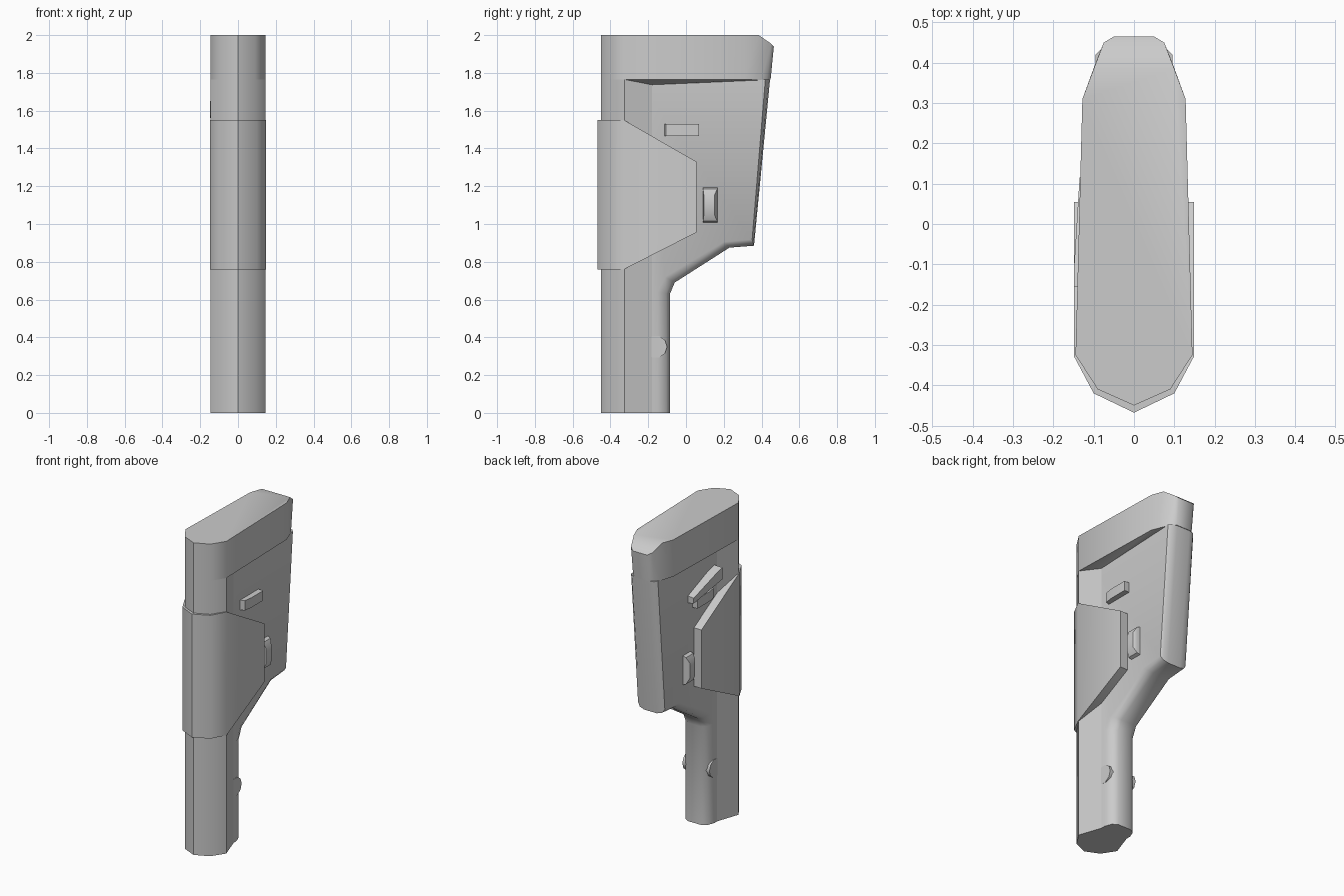
import bpy, bmesh, math

if "Cube" in bpy.data.objects:
    bpy.data.objects.remove(bpy.data.objects["Cube"])


def finish(name, bm, angle=40):
    bmesh.ops.recalc_face_normals(bm, faces=bm.faces)
    me = bpy.data.meshes.new(name)
    bm.to_mesh(me)
    bm.free()
    ob = bpy.data.objects.new(name, me)
    bpy.context.collection.objects.link(ob)
    bpy.ops.object.select_all(action='DESELECT')
    ob.select_set(True)
    bpy.context.view_layer.objects.active = ob
    bpy.ops.object.shade_smooth_by_angle(angle=math.radians(angle))
    return ob


def hull(name, points, angle=40):
    """Convex solid around a few points, flat areas merged."""
    bm = bmesh.new()
    for p in points:
        bm.verts.new(p)
    res = bmesh.ops.convex_hull(bm, input=bm.verts)
    junk = {v for v in res["geom_interior"] if isinstance(v, bmesh.types.BMVert)}
    bmesh.ops.delete(bm, geom=list(junk), context='VERTS')
    bmesh.ops.dissolve_limit(bm, angle_limit=math.radians(1.5),
                             verts=bm.verts, edges=bm.edges)
    return finish(name, bm, angle)


def loft(name, rings, angle=40):
    """Skin equal-length rings and cap both ends."""
    bm = bmesh.new()
    vs = [[bm.verts.new(p) for p in r] for r in rings]
    n = len(vs[0])
    for a, b in zip(vs, vs[1:]):
        for i in range(n):
            j = (i + 1) % n
            bm.faces.new((a[i], a[j], b[j], b[i]))
    bm.faces.new(vs[0])
    bm.faces.new(vs[-1])
    return finish(name, bm, angle)


def both(points):
    return [(s * x, y, z) for x, y, z in points for s in ((1, -1) if x else (1,))]


# Front tube: rounded front narrowing to the side panel
front = [(0, -.45), (.09, -.41), (.145, -.325)]
hull("front_tube", both([(x, y, z) for x, y in front + [(.095, -.18)]
                         for z in (0, 1.765)]))

# Rear body: side profile with a rounded back spine
outer = [(-.25, 0), (-.085, 0), (-.085, .63), (-.06, .69), (.23, .875),
         (.36, .885), (.445, 1.766), (-.25, 1.766)]
inner = [(-.25, 0), (-.15, 0), (-.15, .64), (-.11, .72), (.20, .905),
         (.35, .918), (.42, 1.766), (-.25, 1.766)]


def ring(x, t):
    return [(x, a + (c - a) * t, b + (d - b) * t)
            for (a, b), (c, d) in zip(inner, outer)]


steps = [(.095, 0), (.078, .7), (.045, 1)]
loft("rear_body", [ring(-x, t) for x, t in steps] +
     [ring(x, t) for x, t in reversed(steps)])

# End cap with overhanging side ledges and chamfered rear edge
cap = [(x, y, z) for x, y in front + [(.128, .31)] for z in (1.765, 2)]
cap += [(.1, .385, 2), (.075, .45, 1.955), (.05, .465, 1.94),
        (.1, .385, 1.765), (.075, .428, 1.765), (.05, .448, 1.765),
        (.095, -.18, 1.737), (.095, .40, 1.762)]
hull("end_cap", both(cap))

# Wrap-around cuff with tapered wings
cuff = [(x, y, z) for x, y in [(0, -.468), (.1, -.42), (.149, -.328)]
        for z in (.76, 1.55)]
cuff += [(.149, .055, z) for z in (.955, 1.33)]
hull("cuff", both(cuff))

# Side tabs and buttons on both sides
for s, side in ((1, "right"), (-1, "left")):
    hull(f"{side}_tab", [(s * x, y, z) for x, y in
         [(.08, -.12), (.122, -.105), (.13, -.05), (.13, .07), (.08, .07)]
         for z in (1.467, 1.53)], 25)
    hull(f"{side}_button", [(s * x, y, z) for x, y, z in
         [(.09, y, z) for y in (.09, .167) for z in (1.005, 1.195)] +
         [(.115, y, z) for y in (.09, .165) for z in (1.015, 1.185)] +
         [(.132, y, z) for y in (.095, .15) for z in (1.05, 1.15)]])

# Slanted lever on the left side only
hull("left_lever", [(-x, y, z) for x, k in ((.08, 0), (.135, .008)) for y, z in
     [(-.15, 1.655 - k), (-.06, 1.63 - k), (.115, 1.56 - k),
      (.115, 1.51 + k), (-.04, 1.56 + k), (-.15, 1.57 + k)]] +
     [(-.149, y, z) for y, z in
      [(-.155, 1.65), (-.155, 1.575), (-.11, 1.57), (-.11, 1.64)]], 25)

# Cross pin through the lower tube
hull("cross_pin", [(x, -.16 + .06 * math.cos(a * math.pi / 5),
                    .35 + .06 * math.sin(a * math.pi / 5))
                   for a in range(10) for x in (-.096, .096)])
